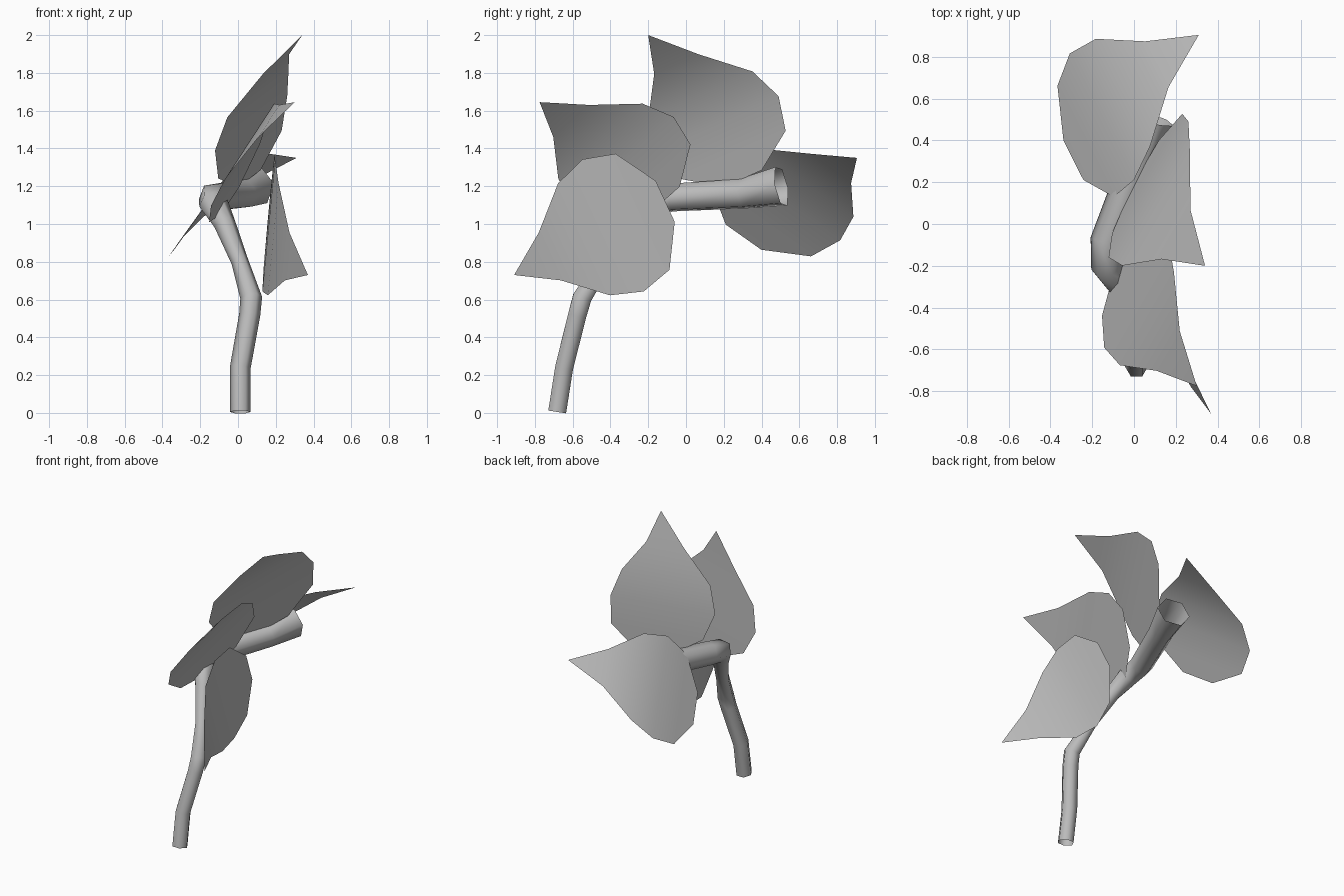
import bpy
import bmesh
from mathutils import Vector

if "Cube" in bpy.data.objects:
    bpy.data.objects.remove(bpy.data.objects["Cube"], do_unlink=True)

# One plain grey for the whole twig
grey = bpy.data.materials.new("plain_grey")
grey.use_nodes = True
colour = (0.5, 0.5, 0.5, 1)
grey.diffuse_color = colour
shader = next(n for n in grey.node_tree.nodes if n.type == 'BSDF_PRINCIPLED')
shader.inputs["Base Color"].default_value = colour

# Leaf pattern along the midrib: distance from base, half width, curl
LEAF_PROFILE = [(0, .12, 0), (.128, .34, .032), (.295, .387, .072),
                (.467, .328, .087), (.681, .14, .06), (.913, 0, 0)]
LEAF_LENGTH = LEAF_PROFILE[-1][0]


def make_leaf(name, base, tip, side, curl=1.0):
    """Thin curled leaf running from base to tip, spread along side."""
    base, tip, side = Vector(base), Vector(tip), Vector(side)
    size = (tip - base).length / LEAF_LENGTH
    along = (tip - base).normalized()
    side = (side - along * side.dot(along)).normalized()
    normal = along.cross(side)

    bm = bmesh.new()
    previous = None
    for distance, half_width, lift in LEAF_PROFILE:
        centre = base + size * (along * distance + normal * lift * curl)
        spread = side * half_width * size
        if half_width:
            row = [bm.verts.new(centre - spread), bm.verts.new(centre + spread)]
        else:
            row = [bm.verts.new(centre)]
        if previous:
            bm.faces.new(previous + row[::-1])
        previous = row
    for face in bm.faces:
        face.smooth = True

    mesh = bpy.data.meshes.new(name)
    bm.to_mesh(mesh)
    bm.free()
    mesh.materials.append(grey)
    leaf = bpy.data.objects.new(name, mesh)
    bpy.context.collection.objects.link(leaf)
    return leaf


def make_stem(name, nodes):
    """Six-sided open tube through (point, radius) nodes."""
    curve = bpy.data.curves.new(name, 'CURVE')
    curve.dimensions = '3D'
    curve.bevel_depth = 1.0
    curve.bevel_resolution = 1
    curve.use_fill_caps = False
    spline = curve.splines.new('POLY')
    spline.points.add(len(nodes) - 1)
    for point, (position, radius) in zip(spline.points, nodes):
        point.co = (*position, 1)
        point.radius = radius
    curve.materials.append(grey)
    stem = bpy.data.objects.new(name, curve)
    bpy.context.collection.objects.link(stem)

    bpy.ops.object.select_all(action='DESELECT')
    stem.select_set(True)
    bpy.context.view_layer.objects.active = stem
    bpy.ops.object.convert(target='MESH')
    bpy.ops.object.shade_smooth()
    return bpy.context.view_layer.objects.active


# Bent stem, pinched above the first knuckle and flared at the open end
make_stem("stem", [
    ((.012, -.682, .005), .055),
    ((.012, -.645, .24), .055),
    ((.062, -.575, .52), .056),
    ((.07, -.55, .61), .058),
    ((.01, -.43, .8), .046),
    ((-.07, -.3, 1.0), .058),
    ((-.13, -.21, 1.11), .077),
    ((-.13, -.08, 1.14), .08),
    ((.02, .3, 1.16), .085),
    ((.085, .505, 1.2), .113),
])

# Four leaves
make_leaf("upper_leaf", (.06, .3, 1.24), (.34, -.2, 2.0), (.48, .8, .37), curl=1.3)
make_leaf("front_leaf", (-.04, -.115, 1.125), (.3, -.775, 1.645), (.41, .66, .63))
make_leaf("lower_leaf", (.167, -.11, 1.12), (.37, -.91, .73), (.09, -.43, .9))
make_leaf("rear_leaf", (-.29, .305, .93), (.31, .905, 1.35), (-.365, .77, -.52), curl=1.15)
